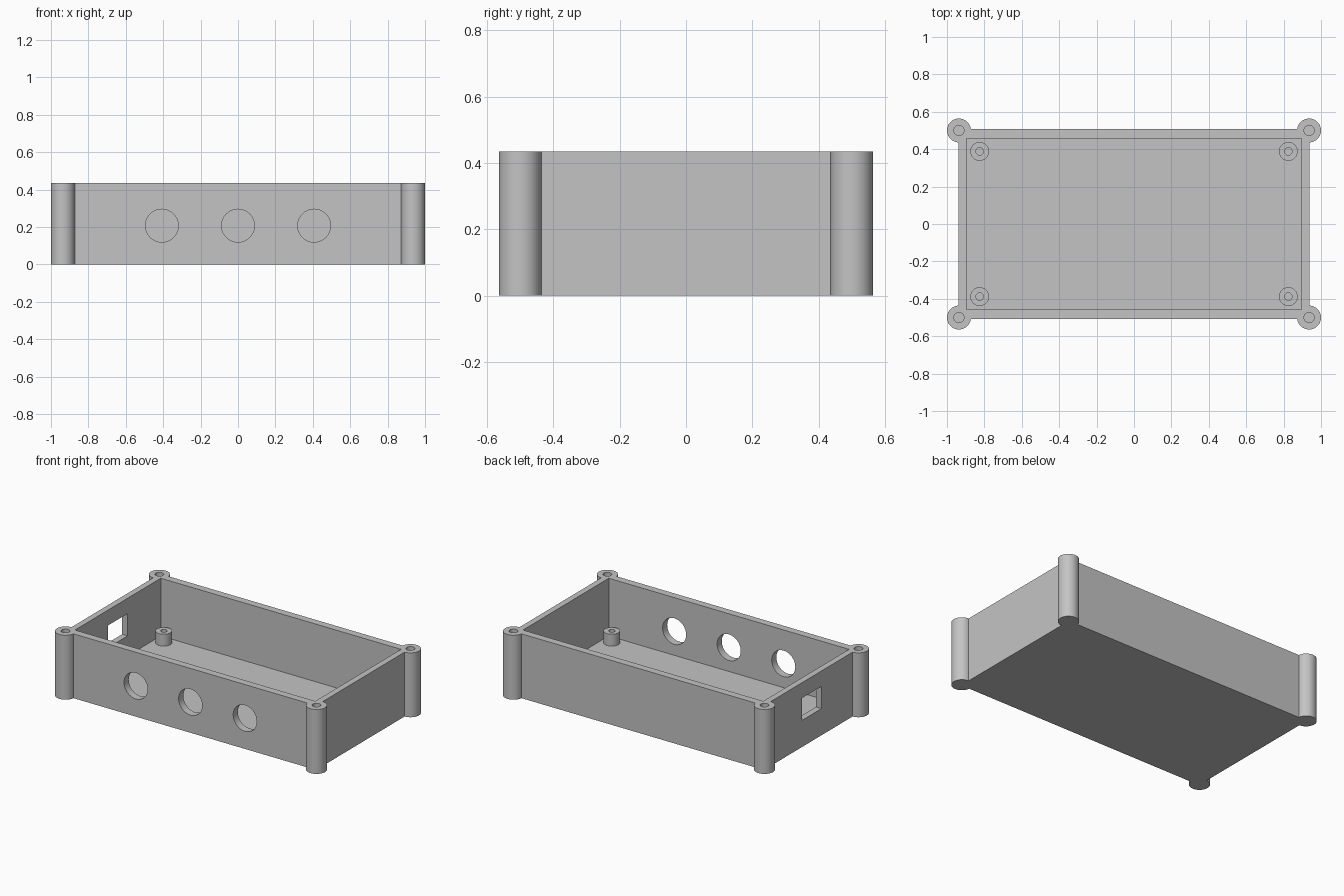
import bpy, math

if "Cube" in bpy.data.objects:
    bpy.data.objects.remove(bpy.data.objects["Cube"])

H = 0.434       # case height
FLOOR = 0.045   # floor thickness

grey = bpy.data.materials.new("plain_grey")
grey.diffuse_color = (0.55, 0.55, 0.55, 1)
grey.use_nodes = True
grey.node_tree.nodes["Principled BSDF"].inputs["Base Color"].default_value = grey.diffuse_color


def box(name, x0, x1, y0, y1, z0, z1):
    bpy.ops.mesh.primitive_cube_add(
        size=1, location=((x0 + x1) / 2, (y0 + y1) / 2, (z0 + z1) / 2))
    o = bpy.context.object
    o.name = name
    o.scale = (x1 - x0, y1 - y0, z1 - z0)
    bpy.ops.object.transform_apply(location=True, rotation=True, scale=True)
    return o


def cyl(name, x, y, r, z0, z1, rot=(0, 0, 0), n=48):
    bpy.ops.mesh.primitive_cylinder_add(
        vertices=n, radius=r, depth=z1 - z0,
        location=(x, y, (z0 + z1) / 2), rotation=rot)
    o = bpy.context.object
    o.name = name
    bpy.ops.object.transform_apply(location=True, rotation=True, scale=True)
    return o


def combine(target, tool, op):
    m = target.modifiers.new("bool", 'BOOLEAN')
    m.operation, m.solver, m.object = op, 'EXACT', tool
    bpy.context.view_layer.objects.active = target
    bpy.ops.object.modifier_apply(modifier=m.name)
    bpy.data.objects.remove(tool)


def finish(o):
    o.data.materials.clear()
    o.data.materials.append(grey)
    bpy.ops.object.select_all(action='DESELECT')
    o.select_set(True)
    bpy.context.view_layer.objects.active = o
    bpy.ops.object.shade_smooth_by_angle(angle=math.radians(30))


corners = [(sx, sy) for sx in (-1, 1) for sy in (-1, 1)]

# case body with round corner screw posts
case = box("case", -0.937, 0.937, -0.507, 0.507, 0, H)
for sx, sy in corners:
    combine(case, cyl("post", sx * 0.936, sy * 0.5, 0.064, 0, H), 'UNION')

# hollow inside
combine(case, box("cavity", -0.896, 0.896, -0.457, 0.457, FLOOR, H + 0.1), 'DIFFERENCE')

# screw holes in the posts
for sx, sy in corners:
    combine(case, cyl("screw_hole", sx * 0.936, sy * 0.5, 0.027, FLOOR, H + 0.1, n=32), 'DIFFERENCE')

# three round openings in the front wall
for x in (-0.407, 0, 0.407):
    hole = cyl("front_hole", x, 0, 0.088, -0.1, 0.1, (math.pi / 2, 0, 0))
    hole.location = (0, -0.48, 0.207)
    bpy.ops.object.transform_apply(location=True, rotation=False, scale=False)
    combine(case, hole, 'DIFFERENCE')

# rectangular opening in the left wall
combine(case, box("side_window", -1.1, -0.8, -0.105, 0.105, 0.18, 0.33), 'DIFFERENCE')
finish(case)

# board standoffs on the floor
for sx, sy in corners:
    s = cyl("standoff", sx * 0.825, sy * 0.388, 0.05, FLOOR, 0.125)
    combine(s, cyl("pilot_hole", sx * 0.825, sy * 0.388, 0.02, FLOOR - 0.02, 0.2, n=24), 'DIFFERENCE')
    finish(s)
